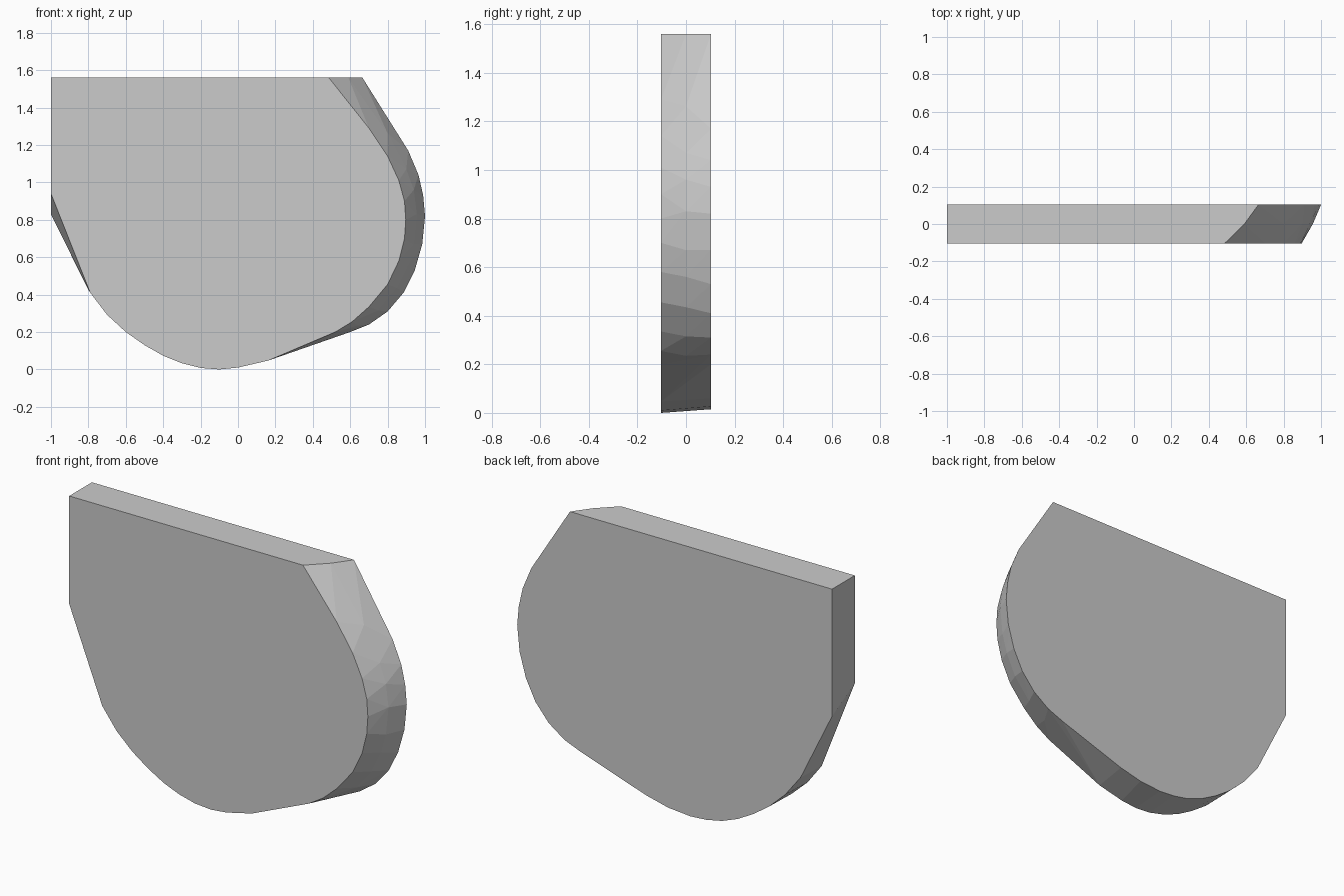
import bpy, bmesh, math

HALF = 0.103   # half of the slab thickness
TOP = 1.56

# Outlines as (x, z): front face, bulging middle of the right rim, back face
front = [(-1, TOP), (0.485, TOP), (0.70, 1.29), (0.80, 1.14), (0.86, 1.01),
         (0.89, 0.90), (0.897, 0.80), (0.89, 0.70), (0.86, 0.58), (0.80, 0.455),
         (0.70, 0.335), (0.61, 0.255), (0.52, 0.20), (0.16, 0.047), (0.0, 0.01),
         (-0.10, 0.0), (-0.20, 0.008), (-0.30, 0.033), (-0.40, 0.073),
         (-0.50, 0.13), (-0.60, 0.20), (-0.70, 0.292), (-0.79, 0.41), (-1, 0.94)]
middle = [(0.59, TOP), (0.80, 1.262), (0.90, 1.07), (0.94, 0.96), (0.956, 0.83),
          (0.94, 0.67), (0.91, 0.56), (0.85, 0.435), (0.75, 0.315), (0.64, 0.235)]
back = [(-1, TOP), (0.665, TOP), (0.91, 1.17), (0.965, 1.04), (0.99, 0.93),
        (1.0, 0.82), (0.985, 0.67), (0.945, 0.53), (0.885, 0.41), (0.80, 0.31),
        (0.70, 0.24), (0.60, 0.20), (0.18, 0.06), (0.04, 0.027), (-0.10, 0.015),
        (-0.20, 0.022), (-0.30, 0.042), (-0.40, 0.08), (-0.50, 0.135),
        (-0.60, 0.205), (-0.70, 0.298), (-0.80, 0.425), (-1, 0.83)]

# Wrap the three outlines in one skin and merge the flat areas
bm = bmesh.new()
for outline, y in ((front, -HALF), (middle, 0), (back, HALF)):
    for x, z in outline:
        bm.verts.new((x, y, z))
hull = bmesh.ops.convex_hull(bm, input=bm.verts[:])
unused = [v for v in bm.verts if not v.link_faces]
bmesh.ops.delete(bm, geom=unused, context='VERTS')
bmesh.ops.dissolve_limit(bm, angle_limit=math.radians(0.3),
                         verts=bm.verts[:], edges=bm.edges[:])
bmesh.ops.recalc_face_normals(bm, faces=bm.faces[:])

# Rounded slab
mesh = bpy.data.meshes.new("rounded_slab")
bm.to_mesh(mesh)
bm.free()
slab = bpy.data.objects.new("rounded_slab", mesh)
bpy.context.collection.objects.link(slab)
